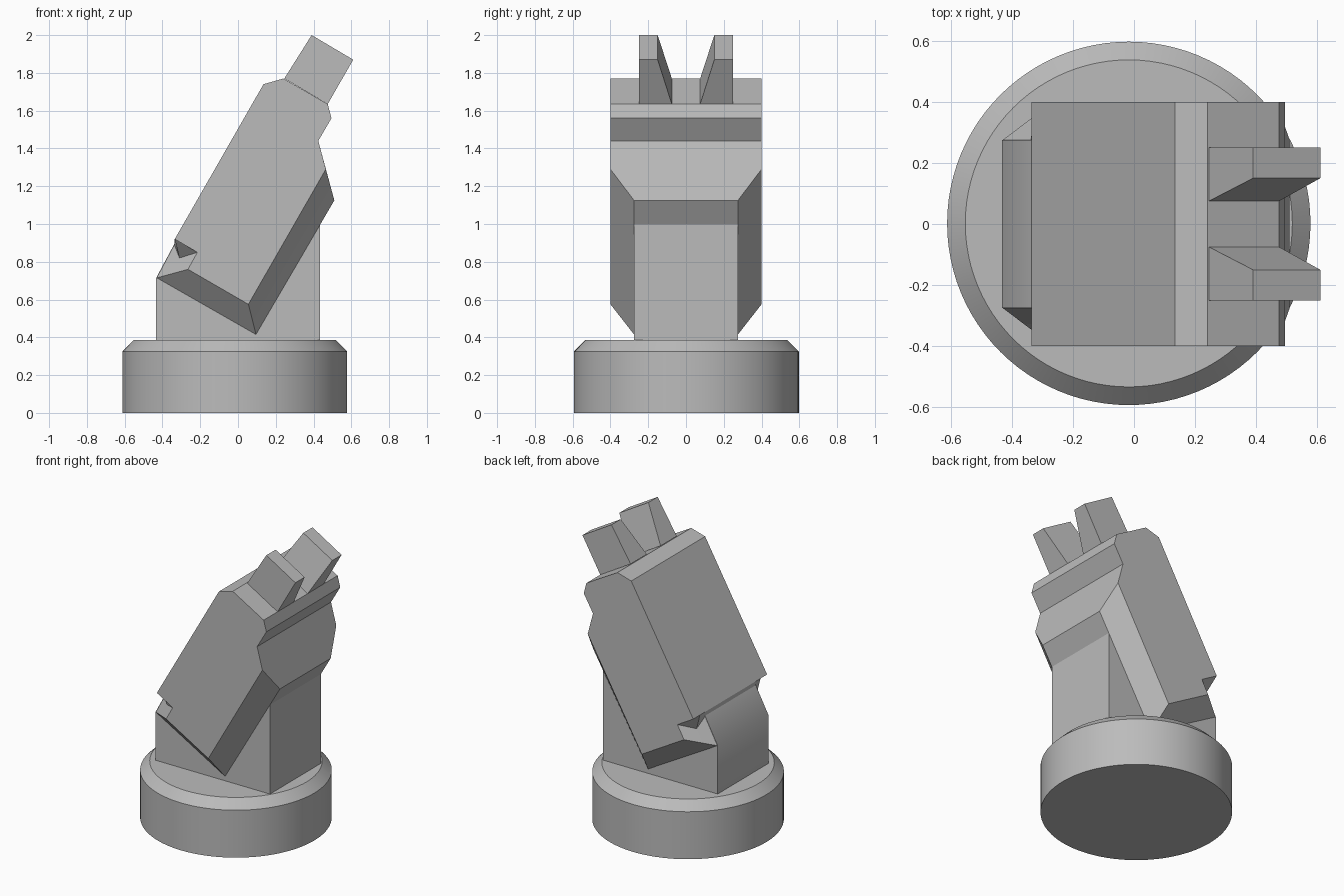
import bpy
import bmesh
from math import radians
from mathutils import Vector

old = bpy.data.objects.get("Cube")
if old:
    bpy.data.objects.remove(old, do_unlink=True)

GREY = (0.5, 0.5, 0.5, 1)
mat = bpy.data.materials.new("plain grey")
mat.use_nodes = True
mat.diffuse_color = GREY
mat.node_tree.nodes["Principled BSDF"].inputs["Base Color"].default_value = GREY


def finish(name, bm, smooth=False):
    bmesh.ops.recalc_face_normals(bm, faces=bm.faces)
    mesh = bpy.data.meshes.new(name)
    bm.to_mesh(mesh)
    bm.free()
    obj = bpy.data.objects.new(name, mesh)
    bpy.context.collection.objects.link(obj)
    mesh.materials.append(mat)
    if smooth:
        bpy.ops.object.select_all(action="DESELECT")
        obj.select_set(True)
        bpy.context.view_layer.objects.active = obj
        bpy.ops.object.shade_smooth_by_angle(angle=radians(35))
    return obj


def loft(name, sections, smooth=False):
    """Skin a list of (y, xz profile) sections and cap both ends."""
    bm = bmesh.new()
    rings = [[bm.verts.new((x, y, z)) for x, z in prof] for y, prof in sections]
    n = len(rings[0])
    for a, b in zip(rings, rings[1:]):
        for i in range(n):
            j = (i + 1) % n
            bm.faces.new((a[i], a[j], b[j], b[i]))
    bm.faces.new(rings[0])
    bm.faces.new(rings[-1])
    return finish(name, bm, smooth)


# Round base with a chamfered rim
bm = bmesh.new()
bmesh.ops.create_cone(bm, cap_ends=True, segments=96, radius1=0.595, radius2=0.595, depth=0.325)
bmesh.ops.translate(bm, verts=bm.verts, vec=(-0.017, 0.002, 0.1625))
top = [f for f in bm.faces if f.normal.z > 0.9]
rim = bmesh.ops.extrude_face_region(bm, geom=top)["geom"]
bmesh.ops.delete(bm, geom=top, context="FACES_ONLY")
for v in [g for g in rim if isinstance(g, bmesh.types.BMVert)]:
    c = Vector((-0.017, 0.002, 0.385))
    v.co = c + Vector((v.co.x - c.x, v.co.y - c.y, 0)) * 0.9
finish("base", bm, True)

# Square post with a slanted shoulder running into the head
post = [(-0.433, 0.37), (0.435, 0.37), (0.435, 1.1), (-0.2, 0.95), (-0.334, 0.9), (-0.433, 0.715)]
loft("post", [(-0.275, post), (0.275, post)], True)

# Tilted head: shared upper outline, lower corners grow toward the middle
upper = [(-0.335, 0.92), (0.135, 1.74), (0.24, 1.77), (0.475, 1.635), (0.495, 1.56), (0.425, 1.44)]
outer = upper + [(0.465, 1.29), (0.055, 0.575), (-0.265, 0.76), (-0.215, 0.85)]
middle = upper + [(0.491, 1.195), (0.078, 0.483), (-0.36, 0.734), (-0.31, 0.82)]
inner = upper + [(0.51, 1.125), (0.095, 0.415), (-0.43, 0.715), (-0.337, 0.89)]
half = [(0.4, outer), (0.328, middle), (0.275, inner)]
loft("head", [(-y, p) for y, p in half] + half[::-1])

# Pair of prongs, each narrowing on its inner side toward the tip
root = [Vector((0.245, 1.77)), Vector((0.475, 1.635))]
tip = [Vector((0.39, 2.0)), Vector((0.61, 1.87))]
for side, label in ((1, "back"), (-1, "front")):
    bm = bmesh.new()
    for pair, inside in ((root, 0.075), (tip, 0.15)):
        for p in pair:
            for y in (inside, 0.25):
                bm.verts.new((p.x, side * y, p.y))
    bmesh.ops.convex_hull(bm, input=bm.verts)
    bmesh.ops.dissolve_limit(bm, angle_limit=radians(2), verts=bm.verts, edges=bm.edges)
    finish(label + "_prong", bm)
